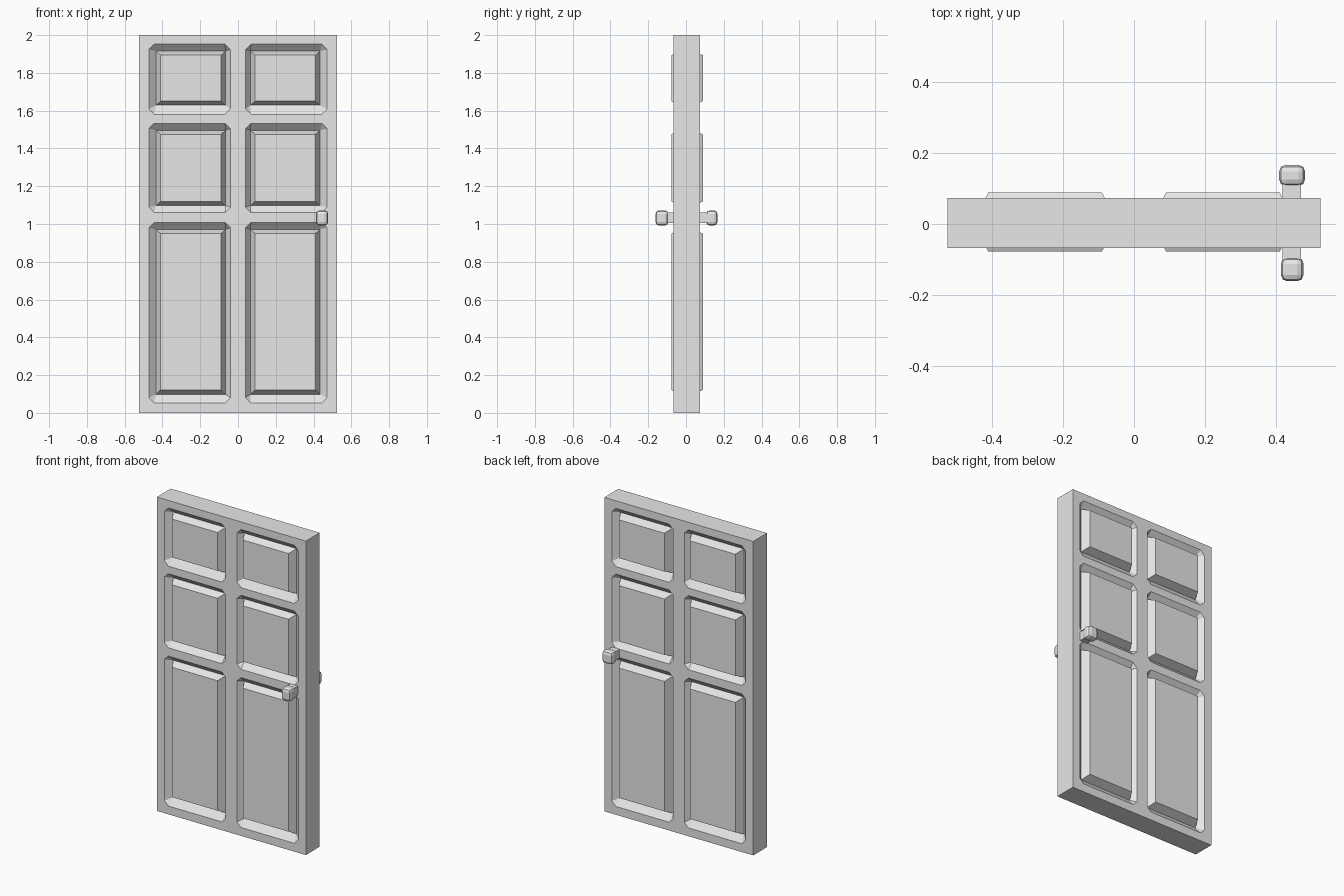
import bpy, bmesh

if "Cube" in bpy.data.objects:
    bpy.data.objects.remove(bpy.data.objects["Cube"])

grey = bpy.data.materials.new("door grey")
grey.diffuse_color = (0.8, 0.8, 0.8, 1)
grey.use_nodes = True
grey.node_tree.nodes["Principled BSDF"].inputs["Base Color"].default_value = grey.diffuse_color

W, H = 0.525, 2.0
# (surface, groove floor, raised panel) depth for the front and the back
FRONT = (-0.067, -0.032, -0.077)
BACK = (0.073, 0.038, 0.089)
CUT = 0.028  # corner cut of each recess

# Panel rows: bottom and top of the opening, groove and raised field
ROWS = [((0.053, 1.008), (0.098, 0.971), (0.122, 0.950)),
        ((1.061, 1.533), (1.098, 1.496), (1.119, 1.475)),
        ((1.581, 1.952), (1.629, 1.915), (1.650, 1.894))]
COLS = ((0.040, 0.472), (0.066, 0.434), (0.090, 0.410))


def finish(bm, name):
    bmesh.ops.recalc_face_normals(bm, faces=bm.faces)
    mesh = bpy.data.meshes.new(name)
    bm.to_mesh(mesh)
    bm.free()
    mesh.materials.append(grey)
    obj = bpy.data.objects.new(name, mesh)
    bpy.context.collection.objects.link(obj)
    return obj


def ring(bm, xs, zs, y):
    (a, b), (c, d) = xs, zs
    return [bm.verts.new((x, y, z)) for x, z in ((a, c), (b, c), (b, d), (a, d))]


def cut_ring(bm, xs, zs, y):
    (a, b), (c, d), k = xs, zs, CUT
    pts = ((a, c + k), (a + k, c), (b - k, c), (b, c + k),
           (b, d - k), (b - k, d), (a + k, d), (a, d - k))
    return [bm.verts.new((x, y, z)) for x, z in pts]


def loop_edges(bm, verts):
    return [bm.edges.new((v, verts[(i + 1) % len(verts)])) for i, v in enumerate(verts)]


# Door leaf with sunken grooves and raised fields on both sides
bm = bmesh.new()
outlines = []
for surface, floor, raised in (FRONT, BACK):
    outline = ring(bm, (-W, W), (0, H), surface)
    outlines.append(outline)
    edges = loop_edges(bm, outline)
    for row in ROWS:
        for side in (-1, 1):
            xs = [tuple(sorted((side * a, side * b))) for a, b in COLS]
            opening = cut_ring(bm, xs[0], row[0], surface)
            groove = ring(bm, xs[1], row[1], floor)
            field = ring(bm, xs[2], row[2], raised)
            edges += loop_edges(bm, opening)
            for i in range(4):
                j = (i + 1) % 4
                # corner facet, outer slope, raised bevel
                bm.faces.new((opening[2 * i], opening[2 * i + 1], groove[i]))
                bm.faces.new((opening[2 * i + 1], opening[(2 * i + 2) % 8], groove[j], groove[i]))
                bm.faces.new((groove[i], groove[j], field[j], field[i]))
            bm.faces.new(field)
    bmesh.ops.triangle_fill(bm, use_beauty=True, use_dissolve=False, edges=edges)
for i in range(4):
    j = (i + 1) % 4
    bm.faces.new((outlines[0][i], outlines[0][j], outlines[1][j], outlines[1][i]))
finish(bm, "door_leaf")


def block(name, lo, hi, bevel=0.0):
    bm = bmesh.new()
    bmesh.ops.create_cube(bm, size=1)
    for v in bm.verts:
        v.co = [l if c < 0 else h for c, l, h in zip(v.co, lo, hi)]
    if bevel:
        bmesh.ops.bevel(bm, geom=bm.edges[:], offset=bevel, segments=2,
                        profile=0.5, affect='EDGES')
    return finish(bm, name)


# Knobs: a square neck and a rounded block head on each side
block("front_knob_neck", (0.417, -0.11, 1.005), (0.470, -0.06, 1.062))
block("front_knob_head", (0.413, -0.161, 0.992), (0.477, -0.094, 1.072), 0.018)
block("back_knob_neck", (0.417, 0.06, 1.005), (0.470, 0.12, 1.062))
block("back_knob_head", (0.408, 0.107, 0.992), (0.481, 0.166, 1.072), 0.018)
